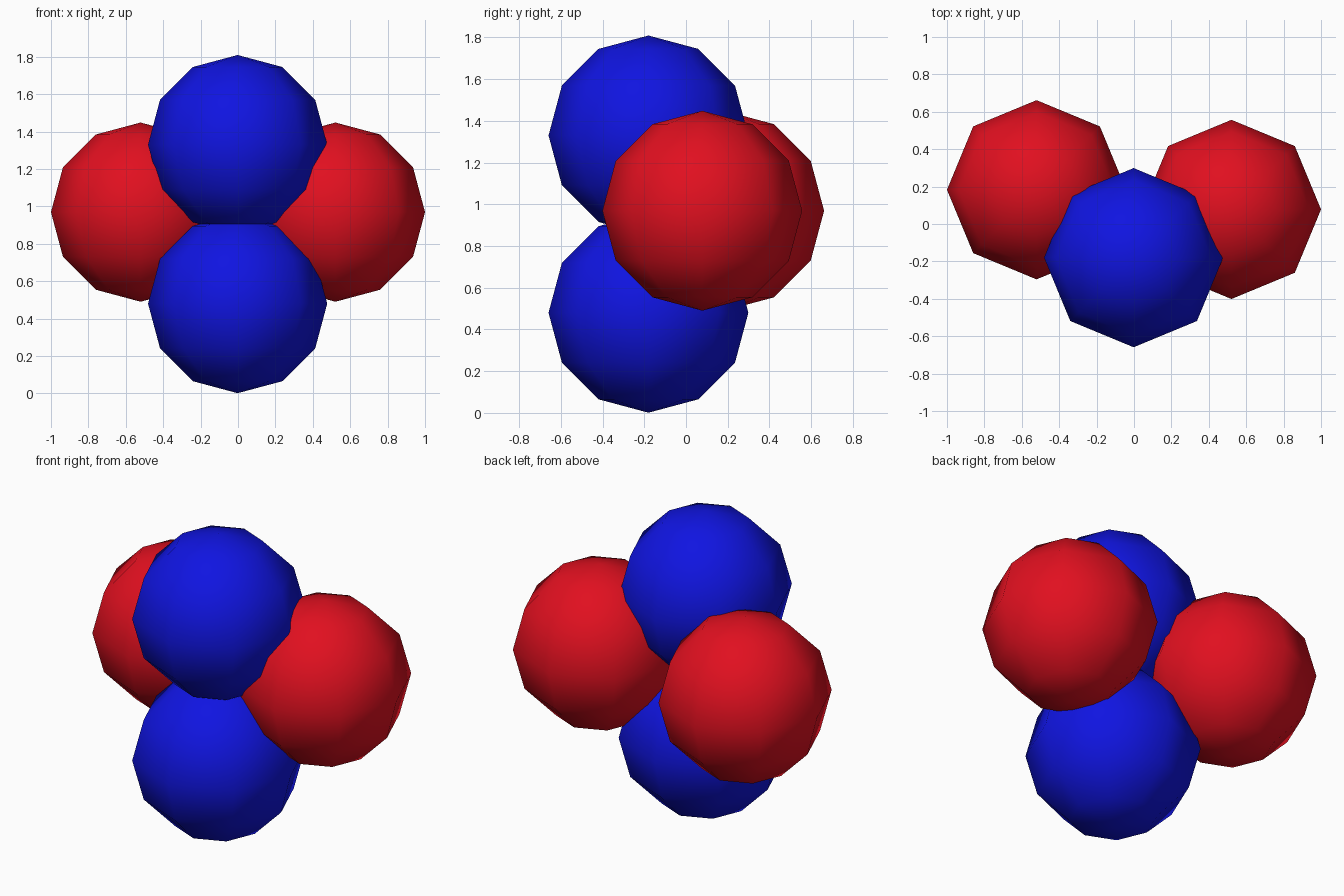
import bpy

if "Cube" in bpy.data.objects:
    bpy.data.objects.remove(bpy.data.objects["Cube"])

RADIUS = 0.479


def colour(name, rgb):
    mat = bpy.data.materials.new(name)
    mat.diffuse_color = (*rgb, 1.0)
    mat.use_nodes = True
    mat.node_tree.nodes["Principled BSDF"].inputs["Base Color"].default_value = mat.diffuse_color
    return mat


def ball(name, location, mat):
    # Low-poly ball: 8 segments, 6 rings, poles on z, smooth shaded
    bpy.ops.mesh.primitive_uv_sphere_add(
        segments=8, ring_count=6, radius=RADIUS, location=location)
    obj = bpy.context.object
    obj.name = name
    obj.data.materials.append(mat)
    bpy.ops.object.shade_smooth()


red = colour("red", (0.75, 0.005, 0.014))
blue = colour("blue", (0.005, 0.007, 0.75))

# Blue pair stacked in front
ball("lower_blue_ball", (-0.002, -0.18, 0.48), blue)
ball("upper_blue_ball", (-0.002, -0.18, 1.33), blue)

# Red pair to the sides, the left one set further back
ball("left_red_ball", (-0.521, 0.183, 0.969), red)
ball("right_red_ball", (0.521, 0.078, 0.969), red)
